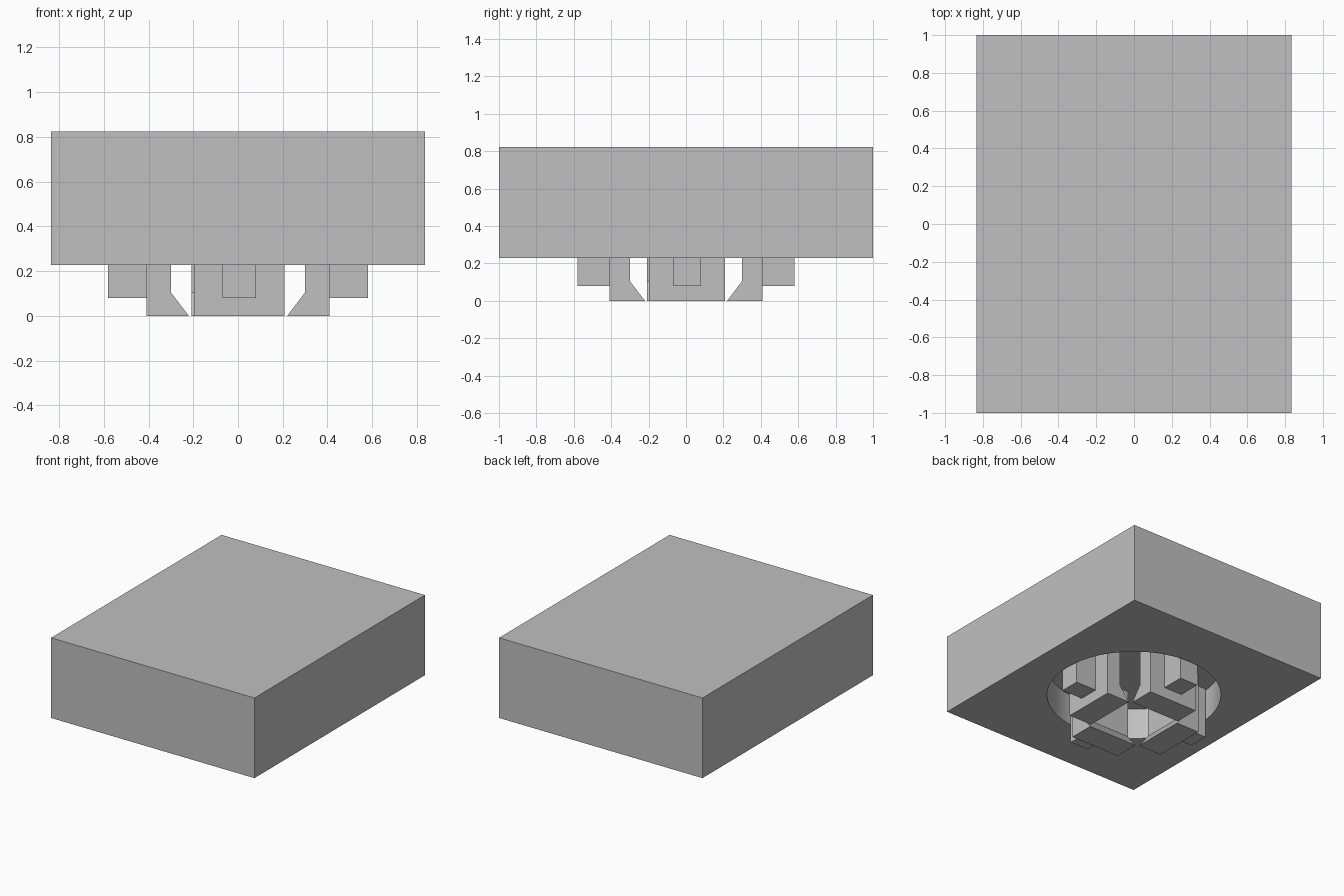
import bpy
import bmesh
from math import pi
from mathutils import Matrix

cube = bpy.data.objects.get("Cube")
if cube:
    bpy.data.objects.remove(cube, do_unlink=True)

grey = bpy.data.materials.new("plain_grey")
grey.use_nodes = True
colour = (0.53, 0.53, 0.53, 1)
grey.diffuse_color = colour
grey.node_tree.nodes["Principled BSDF"].inputs["Base Color"].default_value = colour

BOTTOM, TOP, CEILING = 0.228, 0.823, 0.46
SHIFT = 0.005  # sideways offset of each clip


def add_object(name, bm):
    bmesh.ops.recalc_face_normals(bm, faces=bm.faces)
    mesh = bpy.data.meshes.new(name)
    bm.to_mesh(mesh)
    bm.free()
    mesh.materials.append(grey)
    obj = bpy.data.objects.new(name, mesh)
    bpy.context.collection.objects.link(obj)
    return obj


def extrude_profile(name, profile, width, turn):
    """Extrude a (distance outward, height) profile and turn it about z."""
    bm = bmesh.new()
    face = bm.faces.new([bm.verts.new((SHIFT - width / 2, -r, z)) for r, z in profile])
    extruded = bmesh.ops.extrude_face_region(bm, geom=[face])
    verts = [v for v in extruded["geom"] if isinstance(v, bmesh.types.BMVert)]
    bmesh.ops.translate(bm, verts=verts, vec=(width, 0, 0))
    bmesh.ops.rotate(bm, verts=bm.verts, matrix=Matrix.Rotation(turn, 3, "Z"))
    return add_object(name, bm)


# Solid block
bm = bmesh.new()
bmesh.ops.create_cube(bm, size=1)
bmesh.ops.scale(bm, verts=bm.verts, vec=(1.67, 2, TOP - BOTTOM))
bmesh.ops.translate(bm, verts=bm.verts, vec=(0, 0, (TOP + BOTTOM) / 2))
block = add_object("block", bm)

# Round recess cut into the underside
bm = bmesh.new()
bmesh.ops.create_cone(bm, cap_ends=True, segments=96, radius1=0.596,
                      radius2=0.596, depth=CEILING)
bmesh.ops.translate(bm, verts=bm.verts, vec=(0, 0, CEILING / 2))
cutter = add_object("recess_cutter", bm)
cutter.hide_render = True
cut = block.modifiers.new("recess", "BOOLEAN")
cut.operation = "DIFFERENCE"
cut.solver = "EXACT"
cut.object = cutter
bpy.ops.object.select_all(action="DESELECT")
block.select_set(True)
bpy.context.view_layer.objects.active = block
bpy.ops.object.modifier_apply(modifier="recess")
bpy.data.objects.remove(cutter, do_unlink=True)
bpy.ops.object.shade_smooth_by_angle(angle=pi / 6)

# Four hooked clips with outer ribs, standing around the recess centre
clip = [(0.41, 0), (0.41, CEILING), (0.30, CEILING), (0.30, 0.105), (0.22, 0)]
rib = [(0.41, 0.08), (0.58, 0.08), (0.58, CEILING), (0.41, CEILING)]
for i, side in enumerate(("front", "left", "back", "right")):
    extrude_profile(side + "_clip", clip, 0.405, i * pi / 2)
    extrude_profile(side + "_rib", rib, 0.15, i * pi / 2)
